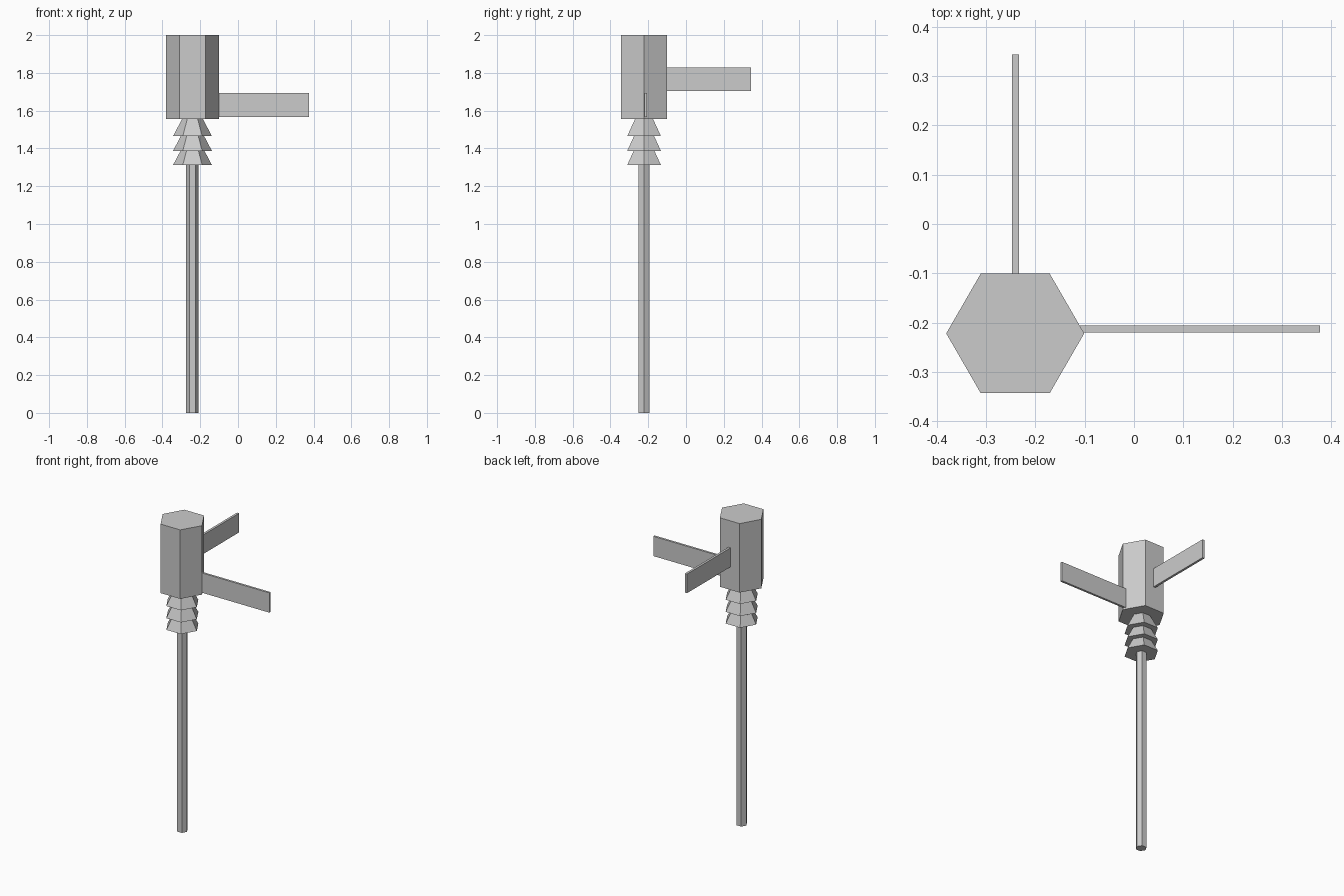
import bpy, bmesh
from math import cos, sin, pi

if "Cube" in bpy.data.objects:
    bpy.data.objects.remove(bpy.data.objects["Cube"])

CX, CY = -0.241, -0.222  # axis of the post


def finish(name, bm):
    bmesh.ops.recalc_face_normals(bm, faces=bm.faces)
    mesh = bpy.data.meshes.new(name)
    bm.to_mesh(mesh)
    bm.free()
    bpy.context.collection.objects.link(bpy.data.objects.new(name, mesh))


def hex_frustum(name, r_bottom, r_top, z0, z1):
    """Six-sided solid with corners pointing along x."""
    bm = bmesh.new()
    rings = [[bm.verts.new((CX + r * cos(i * pi / 3), CY + r * sin(i * pi / 3), z))
              for i in range(6)] for r, z in ((r_bottom, z0), (r_top, z1))]
    low, high = rings
    bm.faces.new(low)
    bm.faces.new(high)
    for i in range(6):
        j = (i + 1) % 6
        bm.faces.new((low[i], low[j], high[j], high[i]))
    finish(name, bm)


def box(name, lo, hi):
    bm = bmesh.new()
    bmesh.ops.create_cube(bm, size=1)
    for v in bm.verts:
        v.co = [a if c < 0 else b for c, a, b in zip(v.co, lo, hi)]
    finish(name, bm)


# Slim post
hex_frustum("post", 0.033, 0.033, 0.0, 1.312)

# Stacked flared collars
for k, z in enumerate((1.312, 1.387, 1.465)):
    hex_frustum(f"collar_{k + 1}", 0.103, 0.055, z, z + 0.091)

# Hexagonal head
hex_frustum("head", 0.14, 0.14, 1.556, 2.0)

# Two sign blades at right angles
box("sign_right", (-0.112, -0.220, 1.567), (0.377, -0.206, 1.694))
box("sign_back", (-0.248, -0.110, 1.705), (-0.233, 0.344, 1.828))
